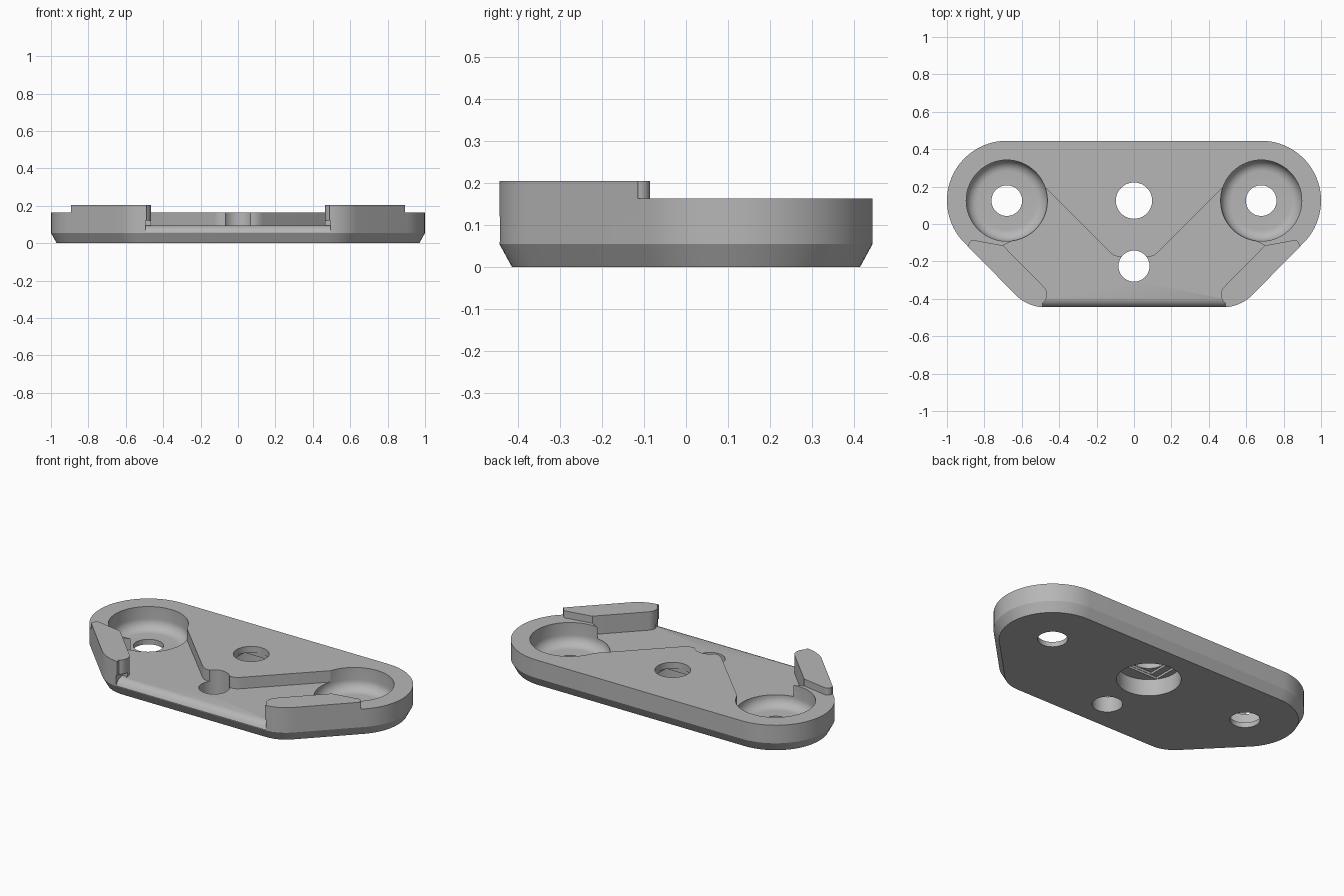
import bpy, bmesh
from math import cos, sin, radians, pi

if "Cube" in bpy.data.objects:
    bpy.data.objects.remove(bpy.data.objects["Cube"], do_unlink=True)

grey = bpy.data.materials.new("plain grey")
grey.use_nodes = True
colour = (0.47, 0.47, 0.47, 1)
grey.diffuse_color = colour
grey.node_tree.nodes["Principled BSDF"].inputs["Base Color"].default_value = colour

PAD_X, PAD_Y, PAD_R = 0.68, 0.125, 0.32
FLOOR, DECK, TOP, ABOVE = 0.095, 0.163, 0.205, 0.4


def loft(name, rings):
    """Closed solid through a stack of (points, z) rings."""
    bm = bmesh.new()
    loops = [[bm.verts.new((x, y, z)) for x, y in pts] for pts, z in rings]
    for low, high in zip(loops, loops[1:]):
        n = len(low)
        for i in range(n):
            j = (i + 1) % n
            bm.faces.new((low[i], low[j], high[j], high[i]))
    bm.faces.new(loops[0][::-1])
    bm.faces.new(loops[-1])
    bmesh.ops.recalc_face_normals(bm, faces=bm.faces)
    mesh = bpy.data.meshes.new(name)
    bm.to_mesh(mesh)
    bm.free()
    obj = bpy.data.objects.new(name, mesh)
    bpy.context.collection.objects.link(obj)
    return obj


def arc(cx, cy, r, start, end, steps):
    angles = [radians(start + (end - start) * i / steps) for i in range(steps + 1)]
    return [(cx + r * cos(a), cy + r * sin(a)) for a in angles]


def circle(cx, cy, r, n=64):
    return arc(cx, cy, r, 0, 360, n)[:-1]


def mirrored(half):
    """Complete a right-hand half outline with its left-hand reflection."""
    return half + [(-x, y) for x, y in reversed(half)]


def outline(inset):
    return mirrored(arc(0.476, -0.225, 0.22 - inset, -90, -45, 10)
                    + arc(PAD_X, PAD_Y, PAD_R - inset, -45, 90, 30))


def box(name, hx, hy, low, high):
    ring = [(-hx, PAD_Y - hy), (hx, PAD_Y - hy), (hx, PAD_Y + hy), (-hx, PAD_Y + hy)]
    return loft(name, [(ring, low), (ring, high)])


def prism(name, ring, low, high=ABOVE):
    return loft(name, [(ring, low), (ring, high)])


# Plate with a bevelled underside
plate = loft("mounting_plate", [(outline(0.03), 0), (outline(0), 0.055), (outline(0), TOP)])
plate.data.materials.append(grey)
cutters = []

# Lower the deck everywhere except the two raised front tabs
tab_tip = arc(0.855, -0.115, 0.03, 0, 80, 6)
deck = mirrored([(0.4, -0.6), (0.4, -0.4), (0.66, -0.13), (0.70, -0.115)]
                + tab_tip[::-1] + [(1.1, -0.115), (1.1, 0.6)])
cutters.append(prism("deck_cutter", deck, DECK))

# Open front pocket with rounded tab ends and plateau corners
pocket = mirrored([(0.49, -0.6), (0.49, -0.425)]
                  + arc(0.525, -0.378, 0.06, 220, 135, 8)
                  + [(0.70, -0.115), (0.64, -0.085), (0.62, 0), (0.55, 0.27),
                     (0.13, -0.15), (0.11, -0.167), (0.085, -0.175)])
cutters.append(prism("pocket_cutter", pocket, FLOOR))

# Rounded front lip between the tabs
lip = loft("lip_cutter", [([(-0.38, 0.0955), (-0.40, 0.095), (-0.42, 0.088), (-0.435, 0.075),
                            (-0.443, 0.06), (-0.46, 0.05), (-0.5, 0.12), (-0.38, 0.12)], x)
                          for x in (-0.495, 0.495)])
for v in lip.data.vertices:
    y, z, x = v.co
    v.co = (x, y, z)
cutters.append(lip)

# Round dished recesses and their through holes
for side in (-1, 1):
    fillet = [(0.157 + 0.06 * sin(a), 0.09 - 0.06 * cos(a))
              for a in [i * pi / 16 for i in range(9)]]
    rings = [(circle(side * PAD_X, PAD_Y, r), z) for r, z in fillet + [(0.217, ABOVE)]]
    cutters.append(loft("recess_cutter", rings))
    cutters.append(prism("recess_hole_cutter", circle(side * PAD_X, PAD_Y, 0.082), -0.1, 0.15))

# Front hole, centre hole and stepped counterbore below
cutters.append(prism("front_hole_cutter", circle(0, -0.225, 0.083), -0.1))
cutters.append(prism("counterbore_cutter", circle(0, PAD_Y, 0.175), -0.1, 0.1))
cutters.append(box("slot_cutter", 0.141, 0.102, 0.05, 0.113))
cutters.append(box("square_cutter", 0.1, 0.1, 0.05, 0.126))
cutters.append(prism("centre_hole_cutter", circle(0, PAD_Y, 0.097), 0.04))

for cutter in cutters:
    bmesh_fix = bmesh.new()
    bmesh_fix.from_mesh(cutter.data)
    bmesh.ops.recalc_face_normals(bmesh_fix, faces=bmesh_fix.faces)
    bmesh_fix.to_mesh(cutter.data)
    bmesh_fix.free()
    cutter.hide_render = True
    cut = plate.modifiers.new(cutter.name, 'BOOLEAN')
    cut.operation = 'DIFFERENCE'
    cut.solver = 'EXACT'
    cut.object = cutter

# Bake the cuts, then discard the cutters
bpy.context.view_layer.update()
graph = bpy.context.evaluated_depsgraph_get()
baked = bpy.data.meshes.new_from_object(plate.evaluated_get(graph))
plate.modifiers.clear()
plate.data = baked
for cutter in cutters:
    bpy.data.objects.remove(cutter, do_unlink=True)

baked.materials.clear()
baked.materials.append(grey)
for face in baked.polygons:
    face.material_index = 0
bpy.ops.object.select_all(action='DESELECT')
plate.select_set(True)
bpy.context.view_layer.objects.active = plate
bpy.ops.object.shade_smooth_by_angle(angle=radians(25))
